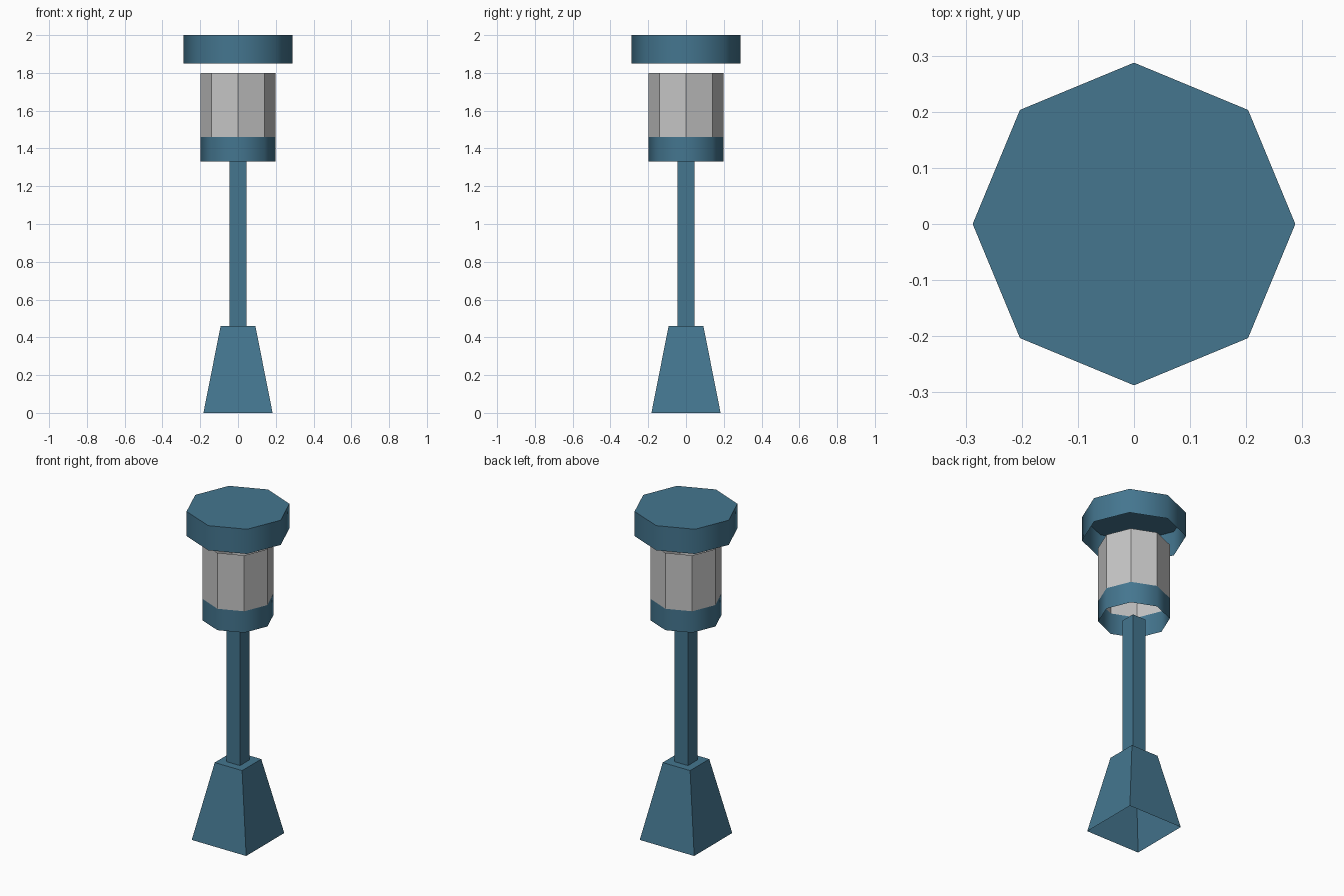
import bpy, math

if "Cube" in bpy.data.objects:
    bpy.data.objects.remove(bpy.data.objects["Cube"])


def material(name, rgb):
    m = bpy.data.materials.new(name)
    m.diffuse_color = (*rgb, 1.0)
    m.use_nodes = True
    m.node_tree.nodes["Principled BSDF"].inputs["Base Color"].default_value = m.diffuse_color
    return m


blue = material("steel blue", (0.058, 0.18, 0.275))
grey = material("lamp grey", (0.56, 0.56, 0.56))


def prism(name, sides, r0, r1, z0, z1, mat, turn=0.0, top=False, smooth=False):
    """Open-bottomed prism or frustum, with an optional top face."""
    verts = []
    for r, z in ((r0, z0), (r1, z1)):
        for i in range(sides):
            a = turn + 2 * math.pi * i / sides
            verts.append((r * math.cos(a), r * math.sin(a), z))
    faces = [(i, (i + 1) % sides, sides + (i + 1) % sides, sides + i)
             for i in range(sides)]
    if top:
        faces.append(tuple(range(sides, 2 * sides)))
    me = bpy.data.meshes.new(name)
    me.from_pydata(verts, [], faces)
    me.materials.append(mat)
    # only the walls are smooth, the top stays flat
    for p in me.polygons:
        p.use_smooth = smooth and p.index < sides
    if smooth and top:
        rim = me.attributes.new("sharp_edge", 'BOOLEAN', 'EDGE')
        for e in me.edges:
            rim.data[e.index].value = all(v >= sides for v in e.vertices)
    me.update()
    ob = bpy.data.objects.new(name, me)
    bpy.context.collection.objects.link(ob)
    return ob


q = math.sqrt(2)
d = math.pi / 4

# Square tapered foot and pole
prism("base", 4, 0.183 * q, 0.092 * q, 0.0, 0.46, blue, d, top=True)
prism("pole", 4, 0.045 * q, 0.045 * q, 0.46, 1.33, blue, d)

# Octagonal lamp: collar, glass and floating cap
prism("collar", 8, 0.198, 0.198, 1.33, 1.46, blue, smooth=True)
prism("lamp_glass", 8, 0.198, 0.198, 1.46, 1.80, grey)
prism("cap", 8, 0.2875, 0.2875, 1.85, 2.0, blue, top=True, smooth=True)
